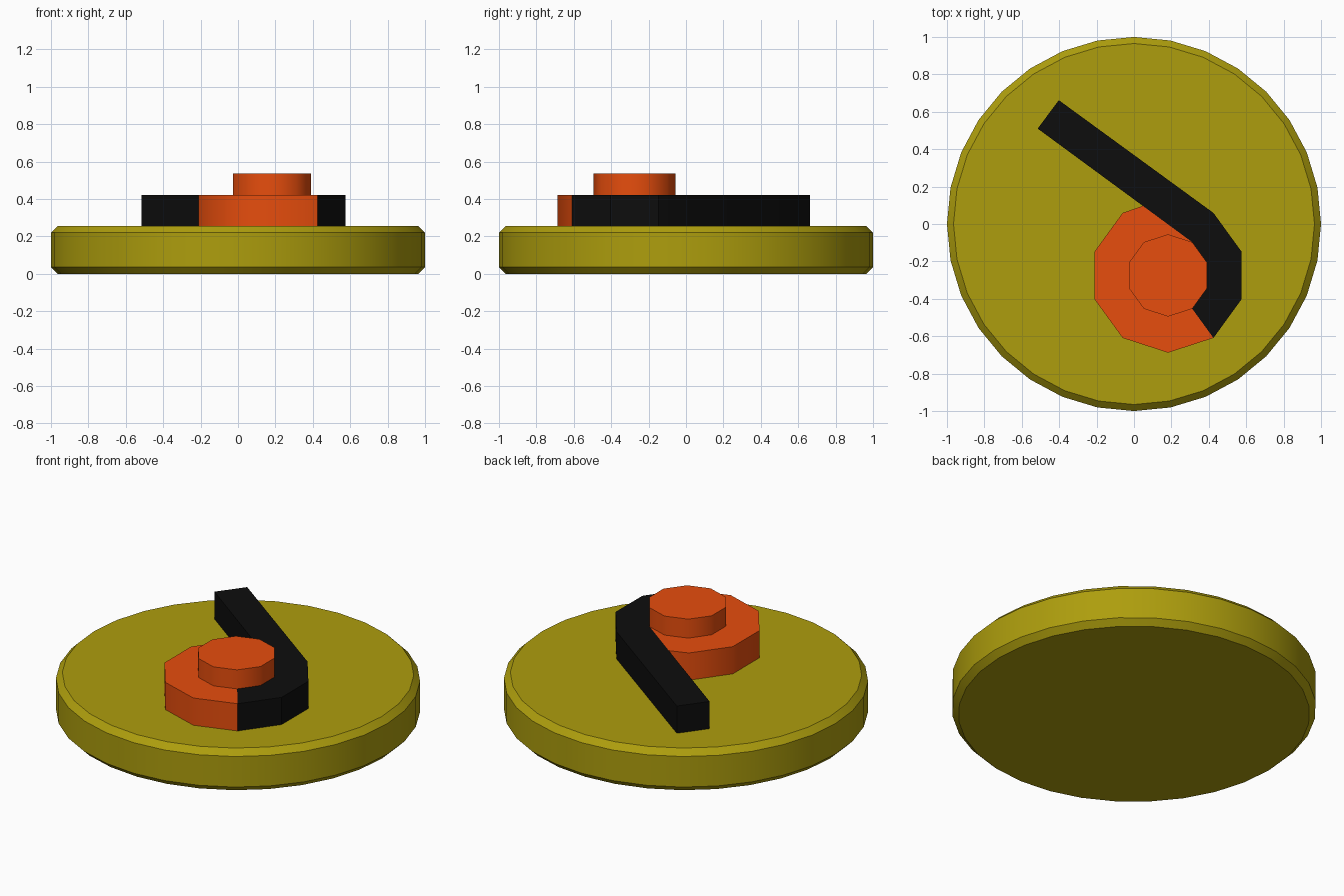
import bpy, bmesh
from math import sin, cos, pi, radians

if "Cube" in bpy.data.objects:
    bpy.data.objects.remove(bpy.data.objects["Cube"])

HUB = (0.182, -0.275)   # off-centre pivot of the lever


def material(name, rgb):
    m = bpy.data.materials.new(name)
    m.diffuse_color = (*rgb, 1)
    m.use_nodes = True
    m.node_tree.nodes["Principled BSDF"].inputs["Base Color"].default_value = m.diffuse_color
    return m


def ring(radius, degrees, centre=HUB):
    return [(centre[0] + radius * cos(radians(a)), centre[1] + radius * sin(radians(a))) for a in degrees]


def finish(bm, name, mat, angle):
    bmesh.ops.recalc_face_normals(bm, faces=bm.faces)
    me = bpy.data.meshes.new(name)
    bm.to_mesh(me)
    bm.free()
    ob = bpy.data.objects.new(name, me)
    bpy.context.collection.objects.link(ob)
    me.materials.append(mat)
    bpy.ops.object.select_all(action='DESELECT')
    ob.select_set(True)
    bpy.context.view_layer.objects.active = ob
    bpy.ops.object.shade_smooth_by_angle(angle=radians(angle))
    return ob


def prism(name, outline, z0, z1, mat, angle):
    bm = bmesh.new()
    face = bm.faces.new([bm.verts.new((x, y, z0)) for x, y in outline])
    top = bmesh.ops.extrude_face_region(bm, geom=[face], use_keep_orig=True)["geom"]
    for v in top:
        if isinstance(v, bmesh.types.BMVert):
            v.co.z = z1
    return finish(bm, name, mat, angle)


yellow = material("yellow", (0.42, 0.34, 0.004))
orange = material("orange", (0.80, 0.075, 0.004))
black = material("black", (0.004, 0.004, 0.004))

# Round base with chamfered rims
bm = bmesh.new()
loops = [[bm.verts.new((r * sin(2 * pi * i / 32), r * cos(2 * pi * i / 32), z)) for i in range(32)]
         for r, z in [(0.965, 0), (1, 0.035), (1, 0.22), (0.965, 0.255)]]
for a, b in zip(loops, loops[1:]):
    for i in range(32):
        j = (i + 1) % 32
        bm.faces.new((a[i], a[j], b[j], b[i]))
bm.faces.new(loops[0])
bm.faces.new(loops[-1])
finish(bm, "base_disc", yellow, 30)

# Black lever: bends around the hub, then runs out as a straight arm
outer = ring(0.413, [-54, -18, 18, 54])
inner = ring(0.22, [54, 18, -18, -54])
prism("lever_arm", outer + [(-0.402, 0.662), (-0.515, 0.51)] + inner, 0.255, 0.42, black, 30)

# Orange ten-sided hub, filling the part the lever leaves open
hub_outline = [(0.05, 0.098)] + ring(0.413, range(126, 307, 36)) + inner[::-1]
prism("hub", hub_outline, 0.255, 0.42, orange, 40)

# Raised ten-sided cap
prism("hub_cap", ring(0.22, range(18, 378, 36)), 0.42, 0.535, orange, 40)
